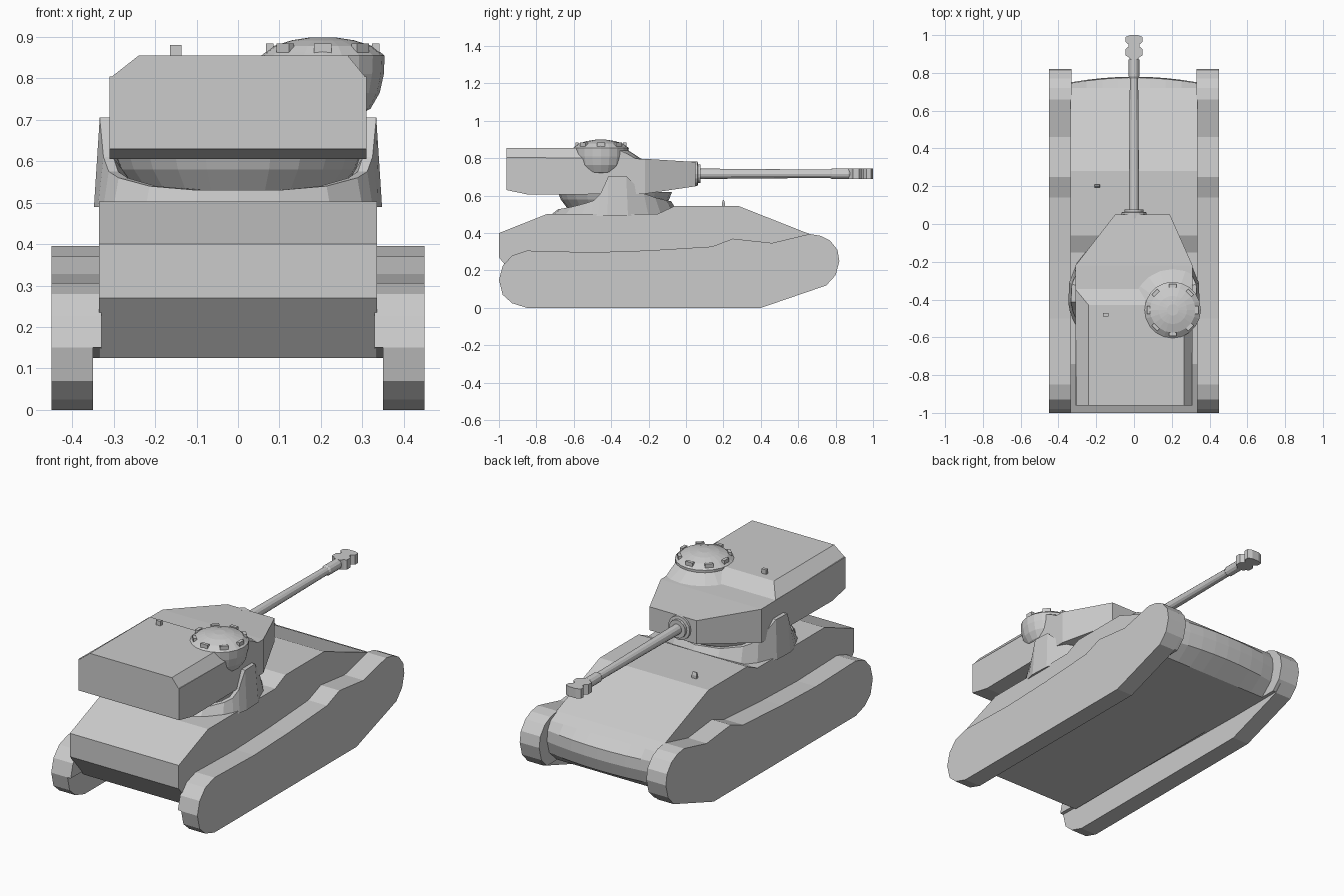
import bpy, bmesh
from math import sin, cos, pi, sqrt
from mathutils import Vector

if "Cube" in bpy.data.objects:
    bpy.data.objects.remove(bpy.data.objects["Cube"])


def finish(name, bm):
    bmesh.ops.recalc_face_normals(bm, faces=bm.faces)
    me = bpy.data.meshes.new(name)
    bm.to_mesh(me)
    bm.free()
    ob = bpy.data.objects.new(name, me)
    bpy.context.collection.objects.link(ob)
    return ob


def loft_bm(rings, caps=True, loop=False):
    bm = bmesh.new()
    vs = [[bm.verts.new(p) for p in r] for r in rings]
    n = len(rings[0])
    pairs = list(zip(vs, vs[1:])) + ([(vs[-1], vs[0])] if loop else [])
    for a, b in pairs:
        for i in range(n):
            j = (i + 1) % n
            bm.faces.new((a[i], a[j], b[j], b[i]))
    if caps and not loop:
        bm.faces.new(vs[0])
        bm.faces.new(vs[-1])
    return bm


def loft(name, rings, **kw):
    return finish(name, loft_bm(rings, **kw))


def plate(name, profile, x0, x1):
    """Side profile (y, z) extruded across x."""
    return loft(name, [[(x, y, z) for y, z in profile] for x in (x0, x1)])


def lathe_rings(cx, cy, pts, n=20):
    return [[(cx + r * cos(2 * pi * i / n), cy + r * sin(2 * pi * i / n), z)
             for i in range(n)] for r, z in pts]


def lathe_y(name, pts, z, n=12):
    """Revolve (r, y) around the gun axis."""
    return loft(name, [[(r * cos(2 * pi * i / n), y, z + r * sin(2 * pi * i / n))
                        for i in range(n)] for r, y in pts])


def hull_of(name, pts):
    bm = bmesh.new()
    for p in pts:
        bm.verts.new(p)
    bmesh.ops.convex_hull(bm, input=bm.verts)
    bmesh.ops.dissolve_limit(bm, angle_limit=0.01, verts=bm.verts, edges=bm.edges)
    return finish(name, bm)


def box(name, loc, size, rot=0):
    bm = bmesh.new()
    bmesh.ops.create_cube(bm, size=1)
    for v in bm.verts:
        v.co = Vector(v.co[k] * size[k] for k in range(3))
    ob = finish(name, bm)
    ob.location = loc
    ob.rotation_euler.z = rot
    return ob


# Tracks with covers, and the liner joining them to the hull
track = [(-.85, 0), (.40, 0), (.75, .12), (.80, .175), (.82, .25), (.81, .31),
         (.77, .36), (.72, .385), (.66, .395), (.46, .347), (.25, .37), (.14, .328),
         (-.2, .307), (-.5, .297), (-.85, .306), (-.93, .28), (-.98, .225),
         (-1, .15), (-.98, .07), (-.93, .025)]
liner = [(y, max(z, .125)) for y, z in track]
for side, s in (("left", -1), ("right", 1)):
    plate(side + "_track", track, s * .35, s * .45)
    plate(side + "_track_liner", liner[1:-2], s * .33, s * .35)

# Hull with rounded nose bulging toward the middle
hull = [(-1, .27), (-1, .40), (-.74, .503), (-.15, .503), (-.06, .545), (.28, .545),
        (.66, .395), (.72, .365), (.745, .32), (.75, .26), (.73, .19), (.66, .125),
        (-.88, .125)]
rings = []
for k in range(9):
    x = -.335 + .67 * k / 8
    b = .03 * (1 - (x / .335) ** 2)
    rings.append([(x, y + (b if y > .72 else 0), z) for y, z in hull])
loft("hull", rings)

# Turret cradle: ring with two raised trunnion cheeks
CY, R = -.38, .35
rim = [(-.73, .53), (-.715, .53), (-.65, .54), (-.56, .56), (-.51, .575), (-.47, .61),
       (-.42, .705), (-.31, .705), (-.2, .612), (-.13, .59), (-.06, .575), (-.03, .57)]


def cradle_ring(scale_x, scale_y, z):
    half = []
    for y, h in rim:
        d = y - CY
        half.append((sqrt(max(R * R - d * d, 0)) * scale_x, CY + d * scale_y,
                     h if z is None else z))
    return half + [(-x, y, h) for x, y, h in half[-2:0:-1]]


loft("turret_cradle", [cradle_ring(1, 1, .49), cradle_ring(.96, .86, None),
                       cradle_ring(.89, .80, None), cradle_ring(.75, .70, .53),
                       cradle_ring(.75, .70, .49)], loop=True)

# Rounded bowl below the turret
loft("turret_bowl", lathe_rings(0, CY, [(.23, .5), (.26, .54), (.29, .58), (.305, .62)], 24))

# Turret body, offset front plate
body = [(x, .05, z) for x in (-.10, .19) for z in (.65, .78)]
for s in (-.31, .31):
    body += [(s, -.22, .797), (s, -.96, .805), (s, -.22, .61), (s, -.84, .605), (s, -.96, .63)]
hull_of("turret_body", body)

# Raised rear roof with chamfered sides
hull_of("turret_roof", [(x, y, .80) for x in (-.31, .31) for y in (-.345, -.96)] +
        [(x, y, .855) for x in (-.24, .265) for y in (-.43, -.96)])

# Cupola: bulging drum, shallow dome and front fairing
CX, CUY = .205, -.455
loft("cupola", lathe_rings(CX, CUY, [
    (.085, .71), (.115, .727), (.137, .765), (.147, .81), (.149, .855), (.14, .862),
    (.12, .878), (.075, .892), (.03, .899)]))
bm = loft_bm(lathe_rings(CX, CUY, [(.235, .785), (.13, .853)]))
for co, no in (((.31, 0, 0), (1, 0, 0)), ((0, CUY, 0), (0, -1, 0))):
    cut = bmesh.ops.bisect_plane(bm, geom=bm.verts[:] + bm.edges[:] + bm.faces[:],
                                 plane_co=co, plane_no=no, clear_outer=True)
    edges = [e for e in cut["geom_cut"] if isinstance(e, bmesh.types.BMEdge)]
    bmesh.ops.holes_fill(bm, edges=edges)
finish("cupola_fairing", bm)
for i in range(8):
    a = 2 * pi * (i + 2) / 8
    box(f"periscope_{i + 1}", (CX + .128 * cos(a), CUY + .128 * sin(a), .872),
        (.018, .042, .024), a)

# Small roof and deck fittings
box("roof_sight", (-.15, -.48, .865), (.028, .018, .03))
hull_of("deck_sight", [(-.195 + sx * w, .2 + sy * d, z) for sx in (-1, 1) for sy in (-1, 1)
                       for w, d, z in ((.014, .008, .54), (.014, .008, .562), (.012, .002, .578))])

# Gun: mantlet collar, barrel, sleeve and muzzle brake
GZ = .717
lathe_y("mantlet", [(.066, .03), (.066, .062), (.05, .064), (.05, .078)], GZ, 16)
lathe_y("gun_barrel", [(.028, .05), (.022, .77), (.028, .78), (.028, .87), (.022, .88),
                       (.02, .99)], GZ)
side = [(.018, .87), (.03, .885), (.046, .892), (.046, .925), (.028, .94), (.028, .95),
        (.046, .965), (.046, .99), (.02, 1.0)]
outline = side + [(-x, y) for x, y in reversed(side)]
loft("muzzle_brake", [[(x, y, GZ + z) for x, y in outline] for z in (-.027, .027)])
